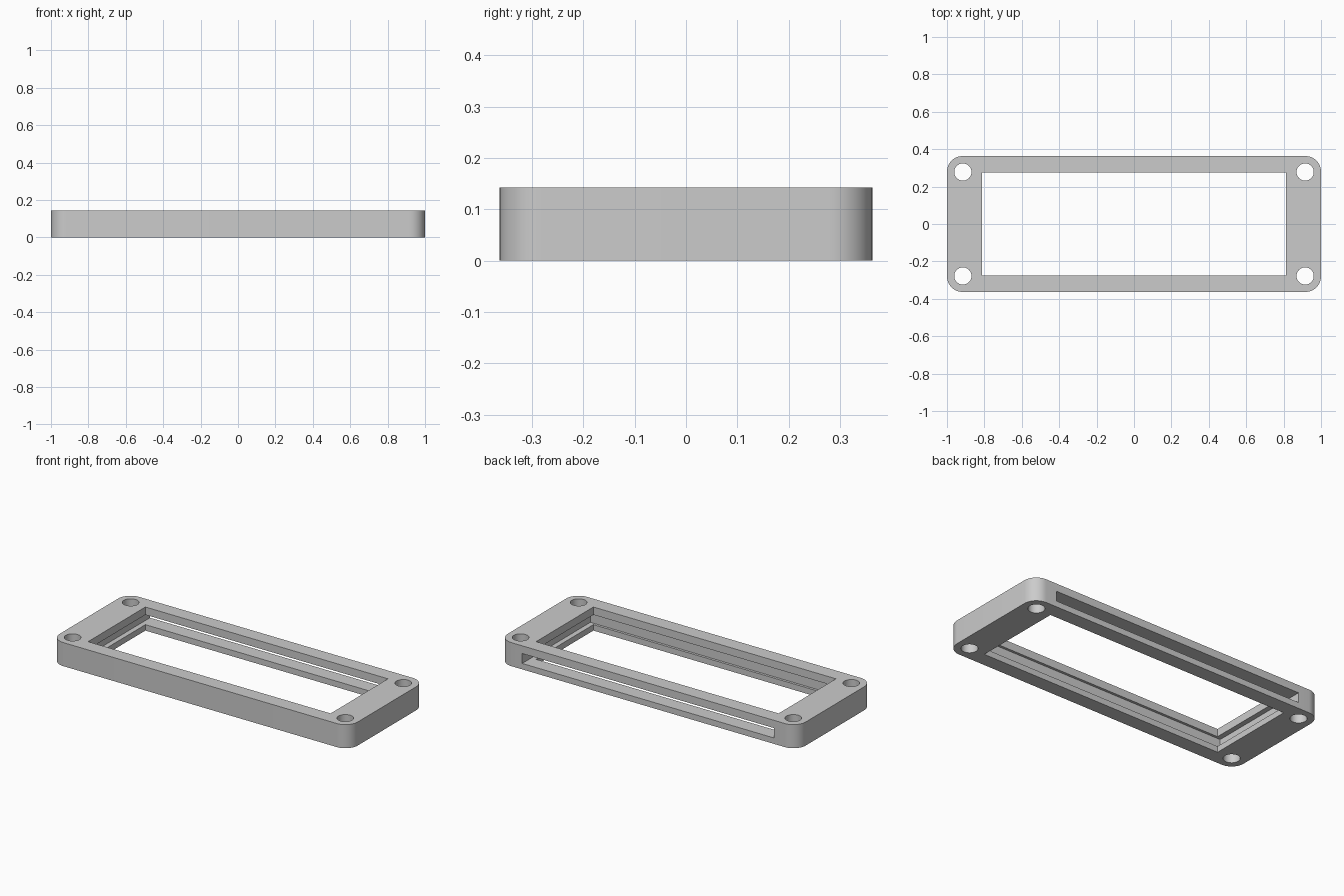
import bpy
import bmesh
from math import cos, sin, pi

old = bpy.data.objects.get("Cube")
if old:
    bpy.data.objects.remove(old, do_unlink=True)

HX, HY, HEIGHT = 1.0, 0.363, 0.143     # outer half sizes and height
CORNER = 0.083                         # outer corner radius
WIN_X, WIN_Y = 0.814, 0.275            # window half sizes
SLOT_X, SLOT_FRONT = 0.845, -0.29      # card slot, open at the back
SLOT_LOW, SLOT_HIGH = 0.036, 0.096
HOLE_X, HOLE_Y, HOLE_R = 0.915, 0.278, 0.046

grey = bpy.data.materials.new("plain grey")
grey.use_nodes = True
colour = (0.6, 0.6, 0.6, 1)
grey.diffuse_color = colour
grey.node_tree.nodes["Principled BSDF"].inputs["Base Color"].default_value = colour


def prism(name, outline, low, high):
    """Extrude a flat outline from low to high."""
    bm = bmesh.new()
    face = bm.faces.new([bm.verts.new((x, y, low)) for x, y in outline])
    top = bmesh.ops.extrude_face_region(bm, geom=[face])["geom"]
    verts = [v for v in top if isinstance(v, bmesh.types.BMVert)]
    bmesh.ops.translate(bm, vec=(0, 0, high - low), verts=verts)
    bmesh.ops.recalc_face_normals(bm, faces=bm.faces)
    mesh = bpy.data.meshes.new(name)
    bm.to_mesh(mesh)
    bm.free()
    mesh.materials.append(grey)
    obj = bpy.data.objects.new(name, mesh)
    bpy.context.collection.objects.link(obj)
    return obj


def rectangle(x, y0, y1):
    return [(-x, y0), (x, y0), (x, y1), (-x, y1)]


def arc(cx, cy, r, start, sweep, steps):
    angles = [start + sweep * i / steps for i in range(steps + 1)]
    return [(cx + r * cos(a), cy + r * sin(a)) for a in angles]


# Rounded frame body
signs = [(1, 1), (-1, 1), (-1, -1), (1, -1)]
outline = []
for i, (sx, sy) in enumerate(signs):
    outline += arc(sx * (HX - CORNER), sy * (HY - CORNER), CORNER, i * pi / 2, pi / 2, 12)
frame = prism("bezel_frame", outline, 0, HEIGHT)

# Window, slot and screw hole cutters
cutters = [
    prism("window_cutter", rectangle(WIN_X, -WIN_Y, WIN_Y), -0.1, HEIGHT + 0.1),
    prism("slot_cutter", rectangle(SLOT_X, SLOT_FRONT, HY + 0.1), SLOT_LOW, SLOT_HIGH),
]
for sx, sy in signs:
    circle = arc(sx * HOLE_X, sy * HOLE_Y, HOLE_R, 0, 2 * pi, 40)[:-1]
    cutters.append(prism("screw_hole_cutter", circle, -0.1, HEIGHT + 0.1))

# Cut the frame and discard the cutters
bpy.context.view_layer.objects.active = frame
for cutter in cutters:
    mod = frame.modifiers.new(cutter.name, "BOOLEAN")
    mod.operation = "DIFFERENCE"
    mod.solver = "EXACT"
    mod.object = cutter
    bpy.ops.object.modifier_apply(modifier=mod.name)
    bpy.data.objects.remove(cutter, do_unlink=True)

bpy.ops.object.select_all(action="DESELECT")
frame.select_set(True)
bpy.ops.object.shade_smooth_by_angle(angle=pi / 6)
